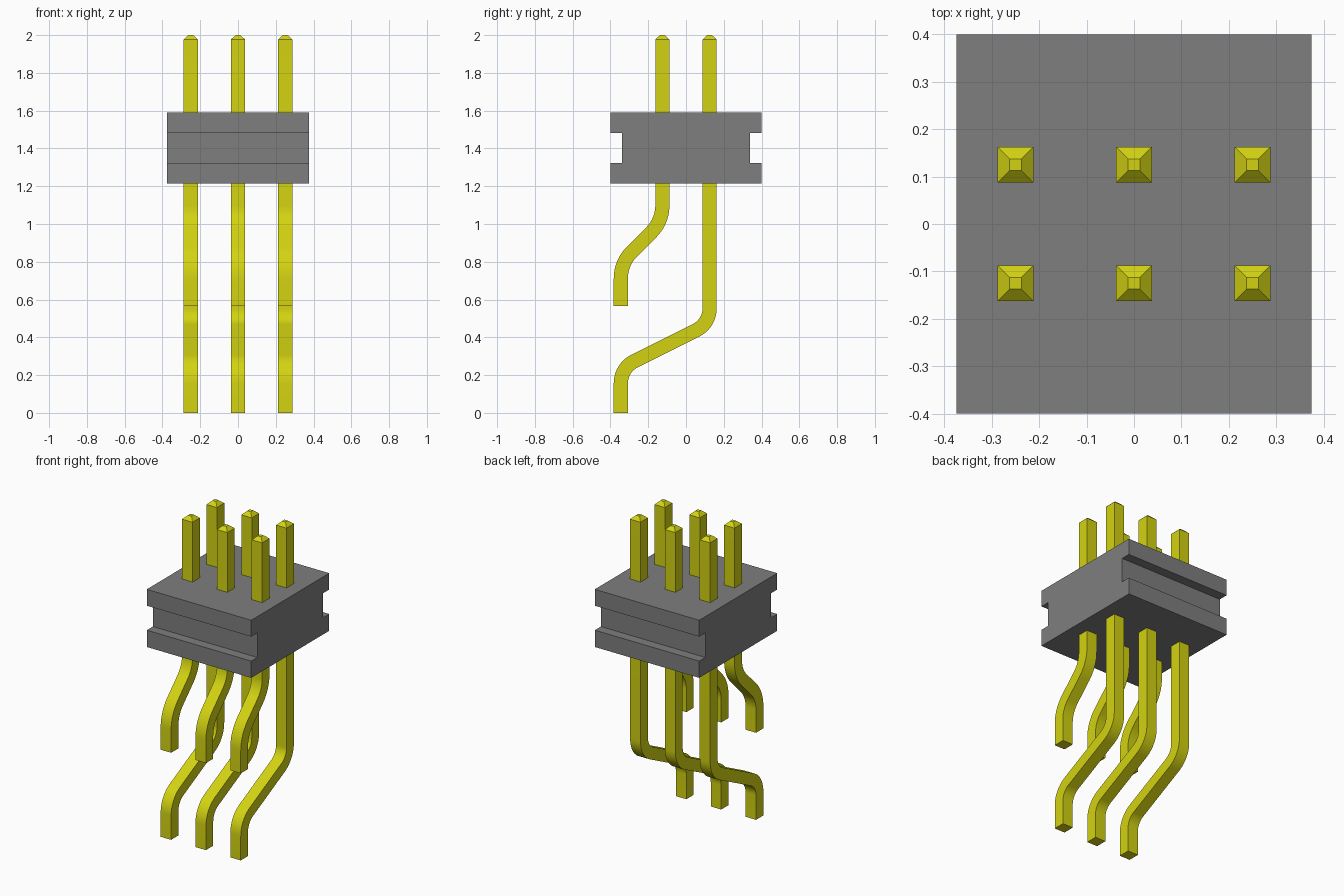
import bpy, bmesh, math
from mathutils import Vector

if "Cube" in bpy.data.objects:
    bpy.data.objects.remove(bpy.data.objects["Cube"])


def material(name, rgb):
    m = bpy.data.materials.new(name)
    m.use_nodes = True
    m.diffuse_color = (*rgb, 1)
    m.node_tree.nodes["Principled BSDF"].inputs["Base Color"].default_value = (*rgb, 1)
    return m


GREY = material("grey plastic", (0.21, 0.21, 0.21))
YELLOW = material("yellow metal", (0.65, 0.65, 0.006))


def loft(name, rings, mat):
    """Skin a list of equal-length point rings and cap both ends."""
    bm = bmesh.new()
    rows = [[bm.verts.new(p) for p in ring] for ring in rings]
    n = len(rows[0])
    for a, b in zip(rows, rows[1:]):
        for i in range(n):
            bm.faces.new((a[i], a[(i + 1) % n], b[(i + 1) % n], b[i]))
    bm.faces.new(rows[0])
    bm.faces.new(rows[-1])
    bmesh.ops.recalc_face_normals(bm, faces=bm.faces)
    mesh = bpy.data.meshes.new(name)
    bm.to_mesh(mesh)
    bm.free()
    mesh.materials.append(mat)
    ob = bpy.data.objects.new(name, mesh)
    bpy.context.collection.objects.link(ob)
    return ob


def rounded_path(points, radius, steps=10):
    """Replace inner corners with tangent arcs; return (point, direction) pairs."""
    pts = [Vector(p) for p in points]
    out = [(pts[0], (pts[1] - pts[0]).normalized())]
    for a, c, b in zip(pts, pts[1:], pts[2:]):
        d1, d2 = (c - a).normalized(), (b - c).normalized()
        turn = d1.angle_signed(d2)          # clockwise positive
        side = math.copysign(1, turn)
        start = c - d1 * radius * math.tan(abs(turn) / 2)
        centre = start + Vector((d1.y, -d1.x)) * side * radius
        for i in range(steps + 1):
            t = -turn * i / steps
            d = Vector((d1.x * math.cos(t) - d1.y * math.sin(t),
                        d1.x * math.sin(t) + d1.y * math.cos(t)))
            out.append((centre - Vector((d.y, -d.x)) * side * radius, d))
    out.append((pts[-1], (pts[-1] - pts[-2]).normalized()))
    return out


def pin(name, x, points, radius):
    """Square wire swept along a path in the y-z plane, with a tapered top."""
    rings = []

    def ring(p, d, h):
        n = Vector((d.y, -d.x)) * h
        rings.append([(x + sx * h, p.x + sn * n.x, p.y + sn * n.y)
                      for sx, sn in ((-1, -1), (1, -1), (1, 1), (-1, 1))])

    ring(Vector((points[0][0], 2.0)), Vector((0, -1)), 0.0125)
    for p, d in rounded_path(points, radius):
        ring(p, d, 0.0375)
    ob = loft(name, rings, YELLOW)
    bpy.ops.object.select_all(action="DESELECT")
    ob.select_set(True)
    bpy.context.view_layer.objects.active = ob
    bpy.ops.object.shade_smooth_by_angle(angle=math.radians(25))


# Housing: block with a groove along the front and back
half = [(0.40, 1.215), (0.40, 1.324), (0.338, 1.324),
        (0.338, 1.483), (0.40, 1.483), (0.40, 1.589)]
profile = half + [(-y, z) for y, z in reversed(half)]
loft("housing", [[(x, y, z) for y, z in profile] for x in (-0.375, 0.375)], GREY)

# Two rows of bent pins
front_path = [(-0.125, 1.977), (-0.125, 1.015), (-0.345, 0.795), (-0.345, 0.565)]
rear_path = [(0.125, 1.977), (0.125, 0.473), (-0.345, 0.238), (-0.345, 0)]
for x, side in ((-0.25, "right"), (0, "middle"), (0.25, "left")):
    pin("front_pin_" + side, x, front_path, 0.2)
    pin("rear_pin_" + side, x, rear_path, 0.13)
